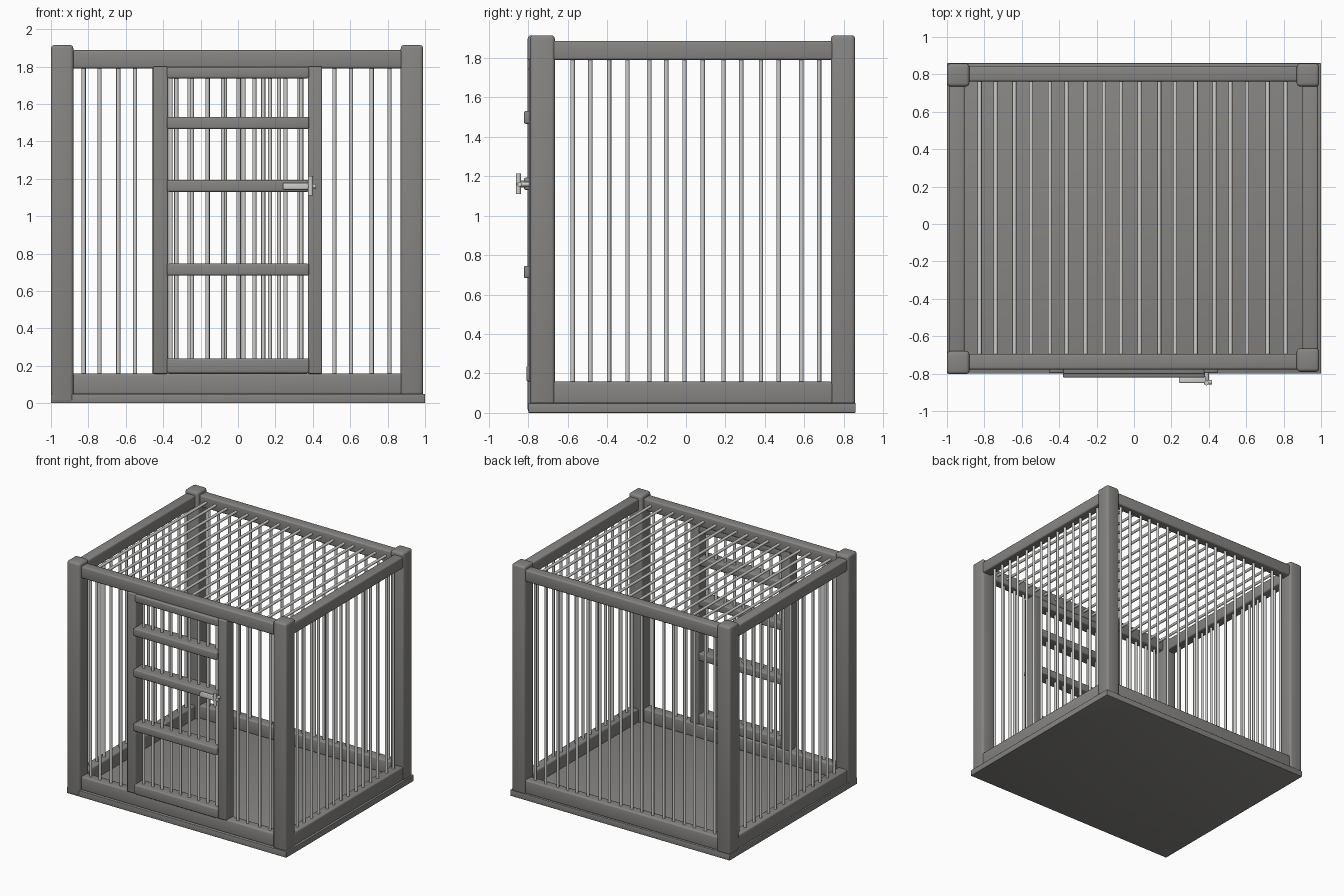
import bpy, bmesh
from mathutils import Vector, Matrix

old = bpy.data.objects.get("Cube")
if old:
    bpy.data.objects.remove(old, do_unlink=True)


def material(name, rgb):
    m = bpy.data.materials.new(name)
    m.use_nodes = True
    m.diffuse_color = (*rgb, 1)
    m.node_tree.nodes["Principled BSDF"].inputs["Base Color"].default_value = (*rgb, 1)
    return m


FRAME = material("dark grey frame", (0.24, 0.235, 0.225))
STEEL = material("light grey steel", (0.62, 0.62, 0.61))


def finish(name, bm, mat):
    mesh = bpy.data.meshes.new(name)
    bm.to_mesh(mesh)
    bm.free()
    mesh.materials.append(mat)
    ob = bpy.data.objects.new(name, mesh)
    bpy.context.scene.collection.objects.link(ob)
    bpy.ops.object.select_all(action='DESELECT')
    bpy.context.view_layer.objects.active = ob
    ob.select_set(True)
    bpy.ops.object.shade_smooth_by_angle(angle=0.6)
    return ob


def box(name, x, y, z, bevel=0.012, mat=FRAME):
    """Rounded box given by its (min, max) range on each axis."""
    bm = bmesh.new()
    bmesh.ops.create_cube(bm, size=1)
    for v in bm.verts:
        v.co = Vector([(r[0] + r[1]) / 2 + c * (r[1] - r[0]) for r, c in zip((x, y, z), v.co)])
    if bevel:
        bmesh.ops.bevel(bm, geom=bm.edges[:], offset=bevel, segments=3, profile=0.5, affect='EDGES')
    return finish(name, bm, mat)


def rods(name, pairs, radius=0.011, mat=STEEL):
    """One mesh of round bars, each from point a to point b."""
    bm = bmesh.new()
    for a, b in pairs:
        a, b = Vector(a), Vector(b)
        turn = (b - a).to_track_quat('Z', 'Y').to_matrix().to_4x4()
        bmesh.ops.create_cone(bm, cap_ends=True, segments=12, radius1=radius, radius2=radius,
                              depth=(b - a).length,
                              matrix=Matrix.Translation((a + b) / 2) @ turn)
    return finish(name, bm, mat)


# Floor slab
box("floor", (-1, 1), (-0.8, 0.86), (0, 0.05), 0.004)

# Corner posts
TOP = 1.915
box("front_right_post", (-1, -0.88), (-0.803, -0.68), (0.0, TOP), 0.018)
box("front_left_post", (0.87, 0.99), (-0.79, -0.665), (0.04, TOP), 0.018)
box("back_right_post", (-1, -0.88), (0.735, 0.858), (0.04, TOP), 0.018)
box("back_left_post", (0.87, 0.99), (0.735, 0.858), (0.04, TOP), 0.018)

# Upper and lower rails between the posts
for level, z in (("lower", (0.045, 0.158)), ("upper", (1.79, 1.887))):
    box(level + "_front_rail", (-0.89, 0.88), (-0.778, -0.695), z)
    box(level + "_back_rail", (-0.89, 0.88), (0.762, 0.845), z)
    box(level + "_right_rail", (-0.99, -0.905), (-0.69, 0.745), z)
    box(level + "_left_rail", (0.9, 0.985), (-0.68, 0.745), z)

# Bars of the back, the roof, the front beside the door, and both sides
across = (-0.825, -0.74, -0.64, -0.55, -0.45, -0.36, -0.26, -0.16, -0.07,
          0.03, 0.135, 0.22, 0.33, 0.43, 0.515, 0.605, 0.715, 0.81)
along = (-0.575, -0.485, -0.39, -0.297, -0.185, -0.1, -0.008,
         0.085, 0.19, 0.28, 0.38, 0.47, 0.585, 0.675)
LOW, HIGH = 0.12, 1.82
rods("back_bars", [((x, 0.803, LOW), (x, 0.803, HIGH)) for x in across])
rods("front_bars", [((x, -0.737, LOW), (x, -0.737, HIGH)) for x in across if abs(x) > 0.47])
rods("roof_bars", [((x, -0.72, 1.84), (x, 0.79, 1.84)) for x in across])
for side, sx in (("right", -0.947), ("left", 0.942)):
    rods(side + "_bars", [((sx, y, LOW), (sx, y, HIGH)) for y in along])

# Door frame uprights
box("door_frame_right", (-0.455, -0.375), (-0.797, -0.695), (0.157, 1.80), 0.008)
box("door_frame_left", (0.373, 0.45), (-0.797, -0.695), (0.157, 1.80), 0.008)

# Door cross rails
rails = (("bottom", 0.16, 0.24, -0.81), ("low", 0.683, 0.746, -0.822),
         ("middle", 1.13, 1.193, -0.822), ("high", 1.466, 1.531, -0.822),
         ("top", 1.737, 1.797, -0.803))
for label, z0, z1, front in rails:
    box("door_" + label + "_rail", (-0.38, 0.38), (front, -0.70), (z0, z1), 0.01)

# Door bars
door_x = [-0.33 + 0.0835 * i for i in range(9)]
rods("door_bars", [((x, -0.755, 0.2), (x, -0.755, 1.77)) for x in door_x])

# Door latch: sliding bolt, stalk and upright handle
box("latch_bolt", (0.24, 0.385), (-0.85, -0.815), (1.143, 1.178), 0.006, STEEL)
rods("latch_stalk", [((0.375, -0.846, 1.16), (0.416, -0.846, 1.16)),
                     ((0.388, -0.79, 1.16), (0.388, -0.85, 1.16))], 0.012)
rods("latch_handle", [((0.388, -0.85, 1.11), (0.388, -0.85, 1.215))], 0.013)
